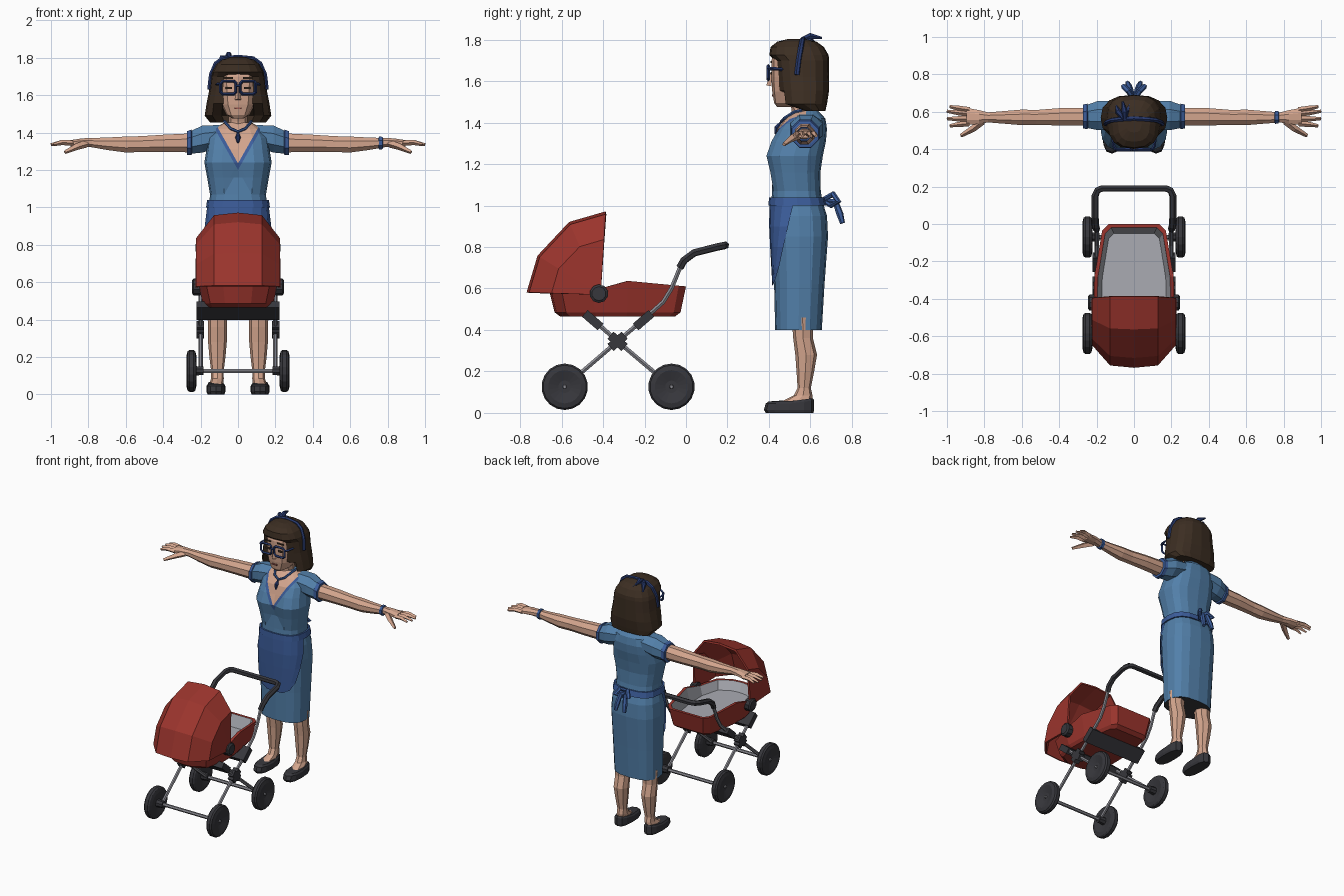
import bpy, bmesh, math
from mathutils import Vector, Matrix

if "Cube" in bpy.data.objects:
    bpy.data.objects.remove(bpy.data.objects["Cube"])

COL = {"skin": (.66, .38, .27), "dress_blue": (.085, .215, .40), "apron_blue": (.045, .11, .33),
       "navy": (.02, .04, .15), "hair_brown": (.045, .027, .016), "red": (.33, .035, .026),
       "charcoal": (.038, .038, .045), "metal": (.25, .25, .28), "lining": (.40, .41, .45),
       "lips": (.33, .10, .08)}
MAT = {}
for key, c in COL.items():
    MAT[key] = bpy.data.materials.new(key)
    MAT[key].diffuse_color = (*c, 1)


def finish(name, bm, mats):
    bmesh.ops.recalc_face_normals(bm, faces=bm.faces)
    me = bpy.data.meshes.new(name)
    bm.to_mesh(me)
    for m in mats:
        me.materials.append(MAT[m])
    ob = bpy.data.objects.new(name, me)
    bpy.context.collection.objects.link(ob)
    return ob


def loft_bm(rings, bands=None, closed=True, caps=True):
    """Skin a stack of equal rings; bands gives a material index per strip."""
    bm = bmesh.new()
    vs = [[bm.verts.new(p) for p in r] for r in rings]
    n = len(rings[0])
    for i in range(len(vs) - 1):
        for j in range(n if closed else n - 1):
            k = (j + 1) % n
            f = bm.faces.new((vs[i][j], vs[i][k], vs[i + 1][k], vs[i + 1][j]))
            f.material_index = bands[i] if bands else 0
    if caps:
        bm.faces.new(vs[0])
        f = bm.faces.new(vs[-1])
        f.material_index = bands[-1] if bands else 0
    return bm


def loft(name, rings, *mats, **kw):
    return finish(name, loft_bm(rings, **kw), mats)


def spow(v, e):
    return math.copysign(abs(v) ** e, v)


def sec(z, cx, hw, yf, yb, a, e=.75):
    """Point on a rounded horizontal section, a = 0 at the front."""
    return Vector((cx + hw * spow(math.sin(a), e),
                   (yf + yb) / 2 - (yb - yf) / 2 * spow(math.cos(a), e), z))


def ring_z(z, cx, hw, yf, yb, n=16, e=.75):
    return [sec(z, cx, hw, yf, yb, 2 * math.pi * i / n, e) for i in range(n)]


def ring_x(x, yc, zc, ry, rz, n=8):
    return [(x, yc + ry * math.cos(2 * math.pi * (i + .5) / n),
             zc + rz * math.sin(2 * math.pi * (i + .5) / n)) for i in range(n)]


def tube(name, pts, r, mat, cyclic=False, res=1):
    """Round bar along a path; r is one radius or one per point."""
    cu = bpy.data.curves.new(name, 'CURVE')
    cu.dimensions, cu.bevel_depth, cu.bevel_resolution = '3D', 1, res
    cu.use_fill_caps = True
    sp = cu.splines.new('POLY')
    sp.points.add(len(pts) - 1)
    for i, p in enumerate(pts):
        sp.points[i].co = (*p, 1)
        sp.points[i].radius = r[i] if isinstance(r, (list, tuple)) else r
    sp.use_cyclic_u, sp.use_smooth = cyclic, False
    tmp = bpy.data.objects.new(name + "_path", cu)
    me = bpy.data.meshes.new_from_object(tmp)
    bpy.data.objects.remove(tmp)
    me.name = name
    me.materials.clear()
    me.materials.append(MAT[mat])
    ob = bpy.data.objects.new(name, me)
    bpy.context.collection.objects.link(ob)
    return ob


def box(name, loc, size, mat, rx=0):
    bm = bmesh.new()
    bmesh.ops.create_cube(bm, size=1, matrix=Matrix.Translation(loc) @ Matrix.Rotation(rx, 4, 'X')
                          @ Matrix.Diagonal((*size, 1)))
    return finish(name, bm, [mat])


# ---- dress: one loft, neckline cut into its front ----
BODY = [(.40, .163, .43, .655), (.62, .17, .425, .668), (.85, .178, .412, .685), (.95, .17, .408, .68),
        (1.02, .153, .412, .658), (1.07, .15, .415, .65), (1.16, .165, .40, .648), (1.24, .18, .38, .66),
        (1.31, .168, .405, .675), (1.37, .16, .44, .68), (1.42, .13, .48, .672), (1.455, .07, .52, .64)]


def body(z):
    for a, b in zip(BODY, BODY[1:]):
        if a[0] <= z <= b[0]:
            t = (z - a[0]) / (b[0] - a[0])
            return [p + (q - p) * t for p, q in zip(a, b)][1:]


rings = [ring_z(z, 0, *v) for z, *v in BODY]
for r in rings:
    if 1.15 < r[0].z < 1.32:
        r[0].y += .022
bm = loft_bm(rings)
SL = 1.77
for z0 in (1.235, 1.20):
    for s in (1, -1):
        bmesh.ops.bisect_plane(bm, geom=bm.verts[:] + bm.edges[:] + bm.faces[:], dist=1e-5,
                               plane_co=(0, 0, z0), plane_no=(s * SL, 0, -1))
for f in bm.faces:
    c = f.calc_center_median()
    h = c.z - SL * abs(c.x)
    if c.z < .401:
        f.material_index = 3
    elif c.y < .57 and h > 1.20:
        f.material_index = 1 if h > 1.235 else 2
finish("dress", bm, ["dress_blue", "skin", "apron_blue", "charcoal"])

# ---- apron, waistband and back bow ----
rows = []
for z, w in ((.615, .25), (.64, .55), (.70, .85), (.80, 1.1), (.90, 1.3), (1.01, 1.5)):
    hw, yf, yb = body(z)
    rows.append([sec(z, 0, hw + .009, yf - .009, yb + .009, w * (i - 4) / 4) for i in range(9)])
loft("apron", rows, "apron_blue", closed=False, caps=False)
band = []
for z, o in ((1.0, .003), (1.0, .013), (1.04, .013), (1.04, .003)):
    hw, yf, yb = body(z)
    band.append(ring_z(z, 0, hw + o, yf - o, yb + o))
loft("waistband", band, "apron_blue", caps=False)
for s in (1, -1):
    tube("bow_loop", [(0, .665, 1.03), (s * .03, .71, 1.055), (s * .055, .735, 1.02), (s * .02, .70, 1.0),
                      (0, .665, 1.02)], [.012, .015, .015, .013, .01], "apron_blue")
    tube("bow_tail", [(0, .67, 1.025), (s * .02, .72, 1.02), (s * .03, .742, .96), (s * .035, .755, .915)],
         [.01, .016, .017, .012], "apron_blue")

# ---- arms, sleeves, hands, legs and shoes ----
for s in (1, -1):
    loft("sleeve", [ring_x(s * x, *v) for x, *v in ((.10, .58, 1.38, .085, .065), (.19, .58, 1.365, .085, .078),
         (.262, .575, 1.345, .064, .064))], "dress_blue")
    loft("sleeve_trim", [ring_x(s * x, .575, z, r, r) for x, z, r in ((.245, 1.347, .066), (.25, 1.347, .074),
         (.272, 1.343, .069), (.274, 1.343, .058))], "apron_blue")
    loft("arm", [ring_x(s * x, *v) for x, *v in ((.24, .573, 1.345, .052, .055), (.40, .573, 1.342, .05, .05),
         (.52, .57, 1.338, .043, .046), (.60, .57, 1.336, .045, .046), (.70, .57, 1.34, .036, .036),
         (.78, .57, 1.346, .029, .027), (.83, .572, 1.347, .04, .024), (.895, .575, 1.343, .05, .018))], "skin")
    for y0, y1, x1 in ((.61, .628, .985), (.588, .603, 1.0), (.562, .563, 1.0), (.538, .525, .985)):
        tube("finger", [(s * .88, y0, 1.343), (s * .94, (y0 + y1) / 2, 1.347), (s * x1, y1, 1.335)],
             [.015, .014, .008], "skin", res=0)
    tube("thumb", [(s * .81, .55, 1.34), (s * .86, .51, 1.325), (s * .925, .472, 1.295)],
         [.02, .018, .01], "skin", res=0)
    x = s * .11
    loft("leg", [ring_z(z, x + s * d, *v, n=8, e=.9) for z, d, *v in ((.03, .008, .04, .42, .605),
         (.055, .006, .038, .46, .608), (.085, 0, .034, .52, .61), (.12, 0, .033, .538, .602),
         (.20, 0, .043, .533, .618), (.28, 0, .05, .527, .632), (.36, 0, .05, .517, .612),
         (.46, 0, .055, .51, .615))], "skin")
    shoe = [ring_z(z, x + s * .008, *v, n=12) for z, *v in ((0, .045, .385, .615), (.015, .051, .376, .618),
            (.045, .05, .384, .618), (.056, .043, .40, .612))]
    for p in shoe[2] + shoe[3]:
        p.z += max(0, (p.y - .5) * .13)
    loft("shoe", shoe, "charcoal")
loft("bracelet", [ring_x(x, .57, 1.344, r, r) for x, r in ((.752, .03), (.755, .037), (.772, .036), (.775, .028))],
     "apron_blue")

# ---- neck, head, hair ----
loft("neck", [ring_z(z, 0, .05, *y, n=8, e=.9) for z, *y in ((1.38, .51, .63), (1.46, .51, .61), (1.54, .49, .60))],
     "skin")
loft("head", [ring_z(z, 0, *v, n=12) for z, *v in ((1.475, .03, .44, .53), (1.495, .062, .425, .57),
     (1.55, .09, .416, .62), (1.62, .10, .412, .64), (1.70, .103, .412, .65), (1.75, .09, .43, .63))], "skin")
hair = [ring_z(z, 0, *v) for z, *v in ((1.455, .15, .565, .672), (1.49, .178, .455, .68), (1.555, .168, .445, .69),
        (1.62, .155, .438, .69), (1.70, .145, .43, .69), (1.725, .138, .402, .688), (1.765, .115, .408, .665),
        (1.79, .085, .44, .63), (1.803, .04, .49, .58))]
for r in hair[:2]:
    for i in (15, 0, 1):
        r[i].y = .60
loft("hair", hair, "hair_brown")
loft("nose", [[(-.016, .412, 1.575), (.016, .412, 1.575), (0, .388, 1.58)],
              [(-.008, .412, 1.64), (.008, .412, 1.64), (0, .405, 1.64)]], "skin")
box("mouth", (0, .417, 1.53), (.04, .006, .009), "lips")
for s in (1, -1):
    box("eye", (s * .05, .411, 1.638), (.034, .006, .013), "hair_brown")
    box("brow", (s * .052, .411, 1.692), (.05, .006, .009), "hair_brown")
    tube("glasses_rim", [(s * .053 + u * .041, .397, 1.64 + v * .034) for u, v in
                         ((-1, .6), (-.7, 1), (.8, 1), (1, .7), (1, -.7), (.7, -1), (-.7, -1), (-1, -.6))],
         .0085, "navy", cyclic=True, res=0)
    tube("glasses_temple", [(s * .097, .397, 1.66), (s * .11, .42, 1.66), (s * .115, .50, 1.655)], .008, "navy", res=0)
tube("glasses_bridge", [(-.014, .395, 1.65), (.014, .395, 1.65)], .007, "navy", res=0)

# ---- headband with bow, necklace ----
arch = [(.152, .535, 1.63), (.143, .545, 1.71), (.118, .555, 1.768), (.08, .56, 1.795), (0, .565, 1.803)]
tube("headband", arch + [(-x, y, z) for x, y, z in arch[-2::-1]], .013, "navy")
for name, pts in (("headband_tail", [(-.05, .56, 1.80), (-.05, .60, 1.818), (-.06, .655, 1.808)]),
                  ("headband_loop", [(-.05, .56, 1.80), (-.085, .60, 1.80), (-.095, .63, 1.755)]),
                  ("headband_end", [(-.05, .56, 1.80), (-.04, .60, 1.79), (-.02, .64, 1.775)])):
    tube(name, pts, [.013, .016, .006], "navy")
tube("necklace", [(-.072, .56, 1.46), (-.066, .525, 1.453), (-.04, .476, 1.422), (0, .46, 1.405), (.04, .476, 1.422),
                  (.066, .525, 1.453), (.072, .56, 1.46)], .008, "apron_blue")
tube("pendant", [(0, .455, 1.40), (0, .438, 1.375), (0, .43, 1.345)], [.005, .015, .005], "navy")

# ---- pram basket ----
HALF = [(0, 0), (.135, 0), (.17, -.035), (.212, -.28), (.215, -.45), (.17, -.60), (.08, -.65), (0, -.66)]
OUT = HALF + [(-x, y) for x, y in HALF[-2:0:-1]]


def outline(sx, sy, z=None):
    return [(x * sx, -.33 + (y + .33) * sy, z if z else (.61 + .095 * min(-y, .4) if y > -.45 else .59))
            for x, y in OUT]


loft("basket", [outline(.80, .84, .465), outline(.87, .92, .485), outline(1, 1), outline(.91, .94),
                outline(.80, .85, .53)], "red", "lining", bands=[0, 0, 0, 1])

# ---- pram hood: fan of arched ribs around the pivots ----
ARCH = [(.222, 0), (.217, .65), (.125, .965), (0, 1), (-.125, .965), (-.217, .65), (-.222, 0)]
ribs = []
for py, pz, ty, tz in ((-.41, .59, -.386, .965), (-.42, .585, -.56, .915), (-.43, .58, -.71, .755),
                       (-.43, .57, -.762, .58)):
    ribs.append([(x, py + (ty - py) * t, pz + (tz - pz) * t) for x, t in ARCH])
hood = loft("hood", ribs, "red", closed=False, caps=False)
mod = hood.modifiers.new("thickness", 'SOLIDIFY')
mod.thickness, mod.offset = .014, 0

# ---- pram frame, bars and joints ----
TILT = math.atan2(.22, .255)
for s in (1, -1):
    x = s * .20
    tube("handle_strut", [(x, -.585, .126), (x, -.33, .345), (x, -.20, .455), (x, -.11, .535), (x, -.07, .60),
                          (x, -.025, .71)], .012, "metal")
    tube("rear_strut", [(x, -.07, .126), (x, -.33, .345), (x, -.46, .46)], .012, "metal")
    for a in (TILT, -TILT):
        box("cross_joint", (s * .203, -.33, .345), (.04, .09, .045), "charcoal", a)
    loft("hood_knob", [ring_x(s * u, -.42, .575, r, r, 10) for u, r in ((.20, .045), (.238, .045), (.246, .034))],
         "charcoal")
for y, a in ((-.45, -TILT), (-.205, TILT)):
    box("support_bar", (0, y, .447), (.445, .10, .042), "charcoal", a)
U = [(.20, -.03, .70), (.205, -.01, .735), (.208, .04, .772), (.208, .15, .80), (.195, .18, .806), (.17, .19, .808)]
tube("handle_grip", U + [(-x, y, z) for x, y, z in U[::-1]], .019, "charcoal")

# ---- wheels and axles ----
for y in (-.585, -.07):
    tube("axle", [(-.23, y, .126), (.23, y, .126)], .012, "metal")
    for s in (1, -1):
        loft("wheel", [ring_x(s * u, y, .126, r, r, 18) for u, r in ((.232, .035), (.222, .08), (.228, .104),
             (.237, .112), (.26, .112), (.27, .104), (.276, .08), (.262, .03))], "charcoal")
        loft("hub", [ring_x(s * u, y, .126, r, r, 8) for u, r in ((.185, .024), (.24, .028))], "charcoal")
        loft("hub_cap", [ring_x(s * u, y, .126, r, r, 8) for u, r in ((.255, .012), (.272, .008))], "metal")

for m in bpy.data.materials:
    if m.users and not m.is_grease_pencil:
        m.use_nodes = True
        m.node_tree.nodes["Principled BSDF"].inputs["Base Color"].default_value = m.diffuse_color
